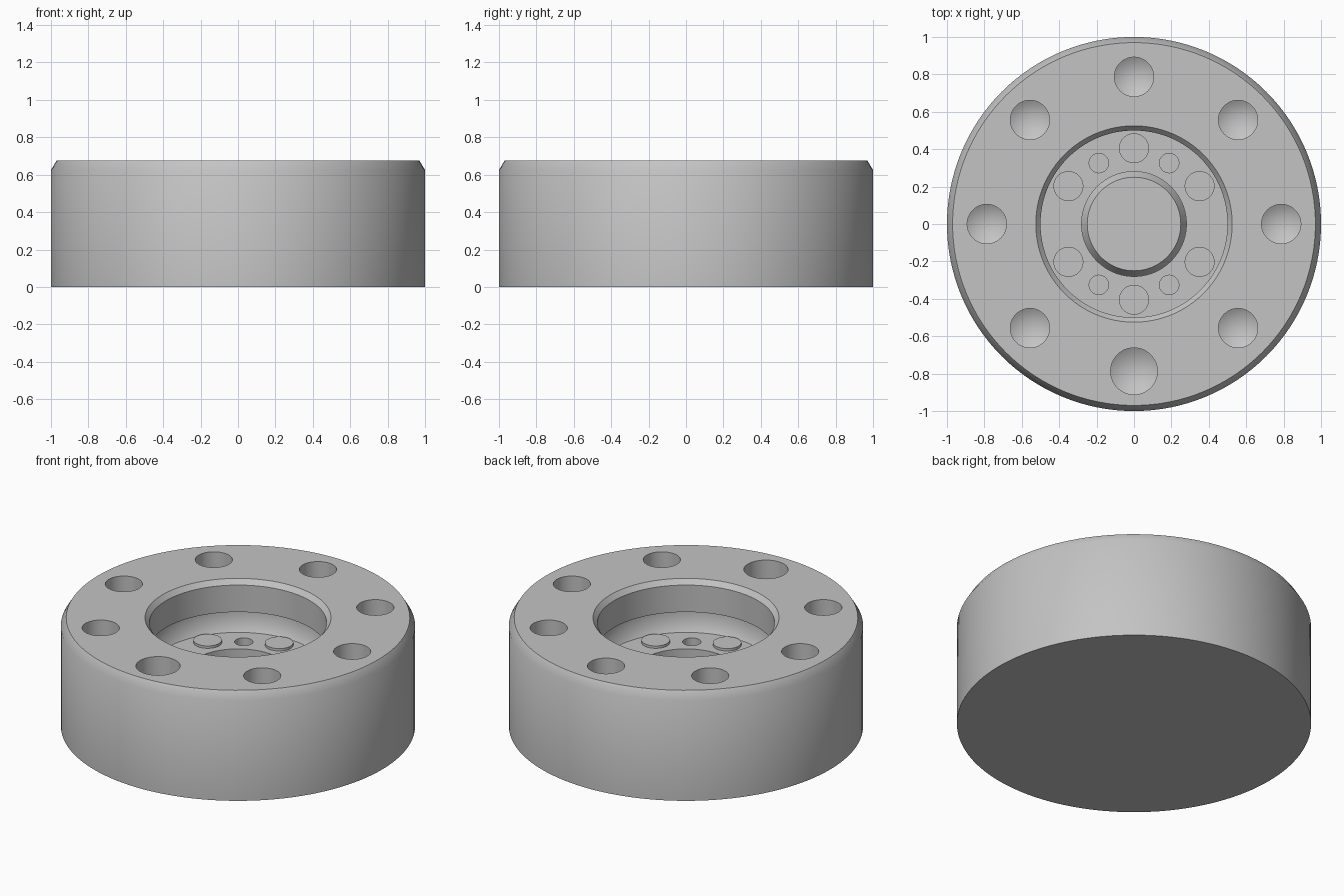
import bpy, bmesh, math
from mathutils import Matrix, Vector

cube = bpy.data.objects.get("Cube")
if cube:
    bpy.data.objects.remove(cube, do_unlink=True)

steel = bpy.data.materials.new("grey_steel")
steel.use_nodes = True
GREY = (0.55, 0.55, 0.55, 1)
steel.diffuse_color = GREY
steel.node_tree.nodes["Principled BSDF"].inputs["Base Color"].default_value = GREY

TOP, FLOOR = 0.675, 0.35


def lathe(bm, profile, steps, centre=(0, 0)):
    """Revolve (radius, height) points about a vertical axis."""
    verts = [bm.verts.new((r, 0, z)) for r, z in profile]
    edges = [bm.edges.new(pair) for pair in zip(verts, verts[1:])]
    made = bmesh.ops.spin(bm, geom=verts + edges, cent=(0, 0, 0), axis=(0, 0, 1),
                          angle=math.tau, steps=steps, use_duplicate=False)
    faces = {f for v in verts for f in v.link_faces}
    stack = list(faces)
    while stack:
        for e in stack.pop().edges:
            for f in e.link_faces:
                if f not in faces:
                    faces.add(f)
                    stack.append(f)
    own = list({v for f in faces for v in f.verts})
    bmesh.ops.translate(bm, verts=own, vec=(centre[0], centre[1], 0))
    bmesh.ops.remove_doubles(bm, verts=own, dist=1e-5)


def finish(name, bm):
    bmesh.ops.recalc_face_normals(bm, faces=bm.faces[:])
    mesh = bpy.data.meshes.new(name)
    bm.to_mesh(mesh)
    bm.free()
    mesh.materials.append(steel)
    obj = bpy.data.objects.new(name, mesh)
    bpy.context.collection.objects.link(obj)
    return obj


def select(obj):
    bpy.ops.object.select_all(action='DESELECT')
    obj.select_set(True)
    bpy.context.view_layer.objects.active = obj


def polar(radius, degrees):
    a = math.radians(degrees)
    return radius * math.cos(a), radius * math.sin(a)


# Round body: chamfered rim, undercut recess, central bore with a bevelled plug
bm = bmesh.new()
lathe(bm, [(0, 0), (1, 0), (1, 0.625), (0.97, TOP),
           (0.525, TOP), (0.5, 0.645), (0.5, 0.477), (0.53, 0.477),
           (0.53, 0.4), (0.5, FLOOR), (0.28, FLOOR), (0.28, 0.2),
           (0.25, 0.25), (0, 0.25)], 128)
body = finish("hub_body", bm)

# Drilled holes: eight with conical bottoms (the front one larger), four small flat ones
bm = bmesh.new()
for i in range(8):
    r = 0.125 if i == 6 else 0.105
    lathe(bm, [(0, 0.3 - 0.6 * r), (r, 0.3), (r, TOP + 0.1), (0, TOP + 0.1)],
          48, polar(0.787, i * 45))
for angle in (60, 120, 240, 300):
    lathe(bm, [(0, 0.2), (0.052, 0.2), (0.052, FLOOR + 0.05), (0, FLOOR + 0.05)],
          32, polar(0.376, angle))
drills = finish("hole_cutter", bm)
drills.hide_render = True

select(body)
cut = body.modifiers.new("holes", 'BOOLEAN')
cut.operation = 'DIFFERENCE'
cut.solver = 'EXACT'
cut.object = drills
bpy.ops.object.modifier_apply(modifier=cut.name)
bpy.data.objects.remove(drills, do_unlink=True)
bpy.ops.object.shade_smooth_by_angle(angle=math.radians(35))

# Low round pads on the recess floor
bm = bmesh.new()
for i in range(6):
    lathe(bm, [(0, FLOOR - 0.01), (0.08, FLOOR - 0.01), (0.08, FLOOR + 0.015),
               (0, FLOOR + 0.015)], 40, polar(0.405, 30 + i * 60))
pads = finish("floor_pads", bm)
select(pads)
bpy.ops.object.shade_smooth_by_angle(angle=math.radians(35))
